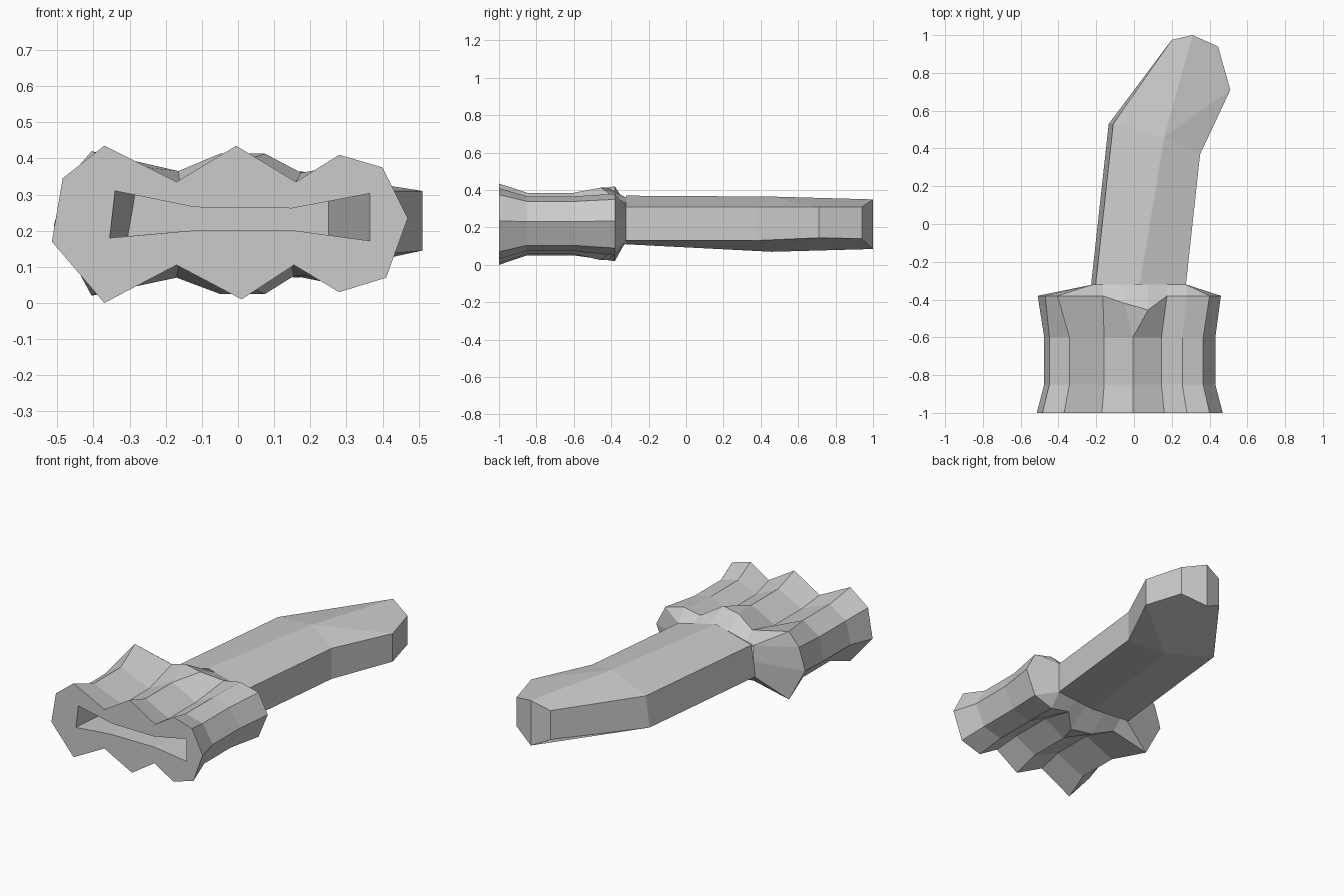
import bpy, bmesh

cube = bpy.data.objects.get("Cube")
if cube:
    bpy.data.objects.remove(cube, do_unlink=True)

grey = bpy.data.materials.new("plain grey")
grey.use_nodes = True
colour = (0.6, 0.6, 0.6, 1)
grey.diffuse_color = colour
grey.node_tree.nodes["Principled BSDF"].inputs["Base Color"].default_value = colour


def finish(name, bm):
    bmesh.ops.remove_doubles(bm, verts=bm.verts, dist=0.0005)
    bmesh.ops.recalc_face_normals(bm, faces=bm.faces)
    mesh = bpy.data.meshes.new(name)
    bm.to_mesh(mesh)
    bm.free()
    mesh.materials.append(grey)
    bpy.context.collection.objects.link(bpy.data.objects.new(name, mesh))


def loft(bm, rings):
    for a, b in zip(rings, rings[1:]):
        for i in range(len(a)):
            j = (i + 1) % len(a)
            bm.faces.new((a[i], a[j], b[j], b[i]))


def clamp(v, low, high):
    return max(low, min(high, v))


# Ridged socket: three-lobed outline, pinched at the waist, flared at the back
top, bottom = (-0.005, 0.435), (0.01, 0.01)
front = [(-0.515, 0.17), (-0.485, 0.345), (-0.37, 0.435), (-0.17, 0.335), top, top,
         (0.16, 0.335), (0.28, 0.41), (0.4, 0.375), (0.47, 0.235), (0.41, 0.07),
         (0.28, 0.03), (0.155, 0.105), bottom, bottom, (-0.17, 0.105), (-0.37, 0.0)]
back = [(-0.51, 0.215), (-0.47, 0.345), (-0.405, 0.42), (-0.165, 0.365), (-0.05, 0.413),
        (0.075, 0.413), (0.175, 0.36), (0.28, 0.38), (0.4, 0.35), (0.46, 0.235), (0.4, 0.09),
        (0.28, 0.05), (0.155, 0.075), (0.075, 0.025), (-0.05, 0.025), (-0.17, 0.07),
        (-0.405, 0.02)]
dip = {4: -0.42, 5: -0.455, 13: -0.455, 14: -0.42}
waist = [(-0.022 + (x + 0.022) * 0.92, 0.22 + (z - 0.22) * 0.77) for x, z in front]


def shoulder(x, z):
    """Moves an outline point onto the six-sided section of the grip."""
    x = clamp(x, -0.215, 0.275)
    t = 1 - abs(x - 0.03) / 0.245
    return x, clamp(z, 0.13 - 0.02 * t, 0.31 + 0.06 * t)


bm = bmesh.new()
rings = [[bm.verts.new((x, y, z)) for x, z in outline]
         for y, outline in ((-1, front), (-0.85, waist), (-0.6, waist))]
rings.append([bm.verts.new((x, dip.get(i, -0.38), z)) for i, (x, z) in enumerate(back)])
rings.append([bm.verts.new((x, -0.32, z)) for x, z in (shoulder(*p) for p in back)])
loft(bm, rings)

# Bow-tie slot with sloping ends
slot = [(-0.34, 0.31), (-0.12, 0.265), (0.15, 0.262), (0.365, 0.303),
        (0.365, 0.172), (0.16, 0.2), (-0.13, 0.2), (-0.355, 0.18)]
floor = list(slot)
floor[0], floor[3], floor[4], floor[7] = (-0.285, 0.3), (0.25, 0.282), (0.25, 0.187), (-0.305, 0.185)
mouth, inner = [[bm.verts.new((x, y, z)) for x, z in s] for y, s in ((-1, slot), (-0.5, floor))]
loft(bm, [mouth, inner])
bm.faces.new(inner)
bmesh.ops.remove_doubles(bm, verts=bm.verts, dist=0.0005)
rim = [e for e in bm.edges if all(v.co.y < -0.999 for v in e.verts)]
bmesh.ops.triangle_fill(bm, edges=rim, use_beauty=True, normal=(0, -1, 0))
finish("ridged_socket", bm)

# Bent grip: vertical sides, with a ridge above and a keel below
plan = {"L0": (-0.215, -0.32, 0.13, 0.31), "M0": (0.03, -0.32, 0.11, 0.37),
        "R0": (0.275, -0.32, 0.13, 0.31), "L1": (-0.122, 0.53, 0.13, 0.31),
        "M1": (0.16, 0.46, 0.07, 0.365), "R1": (0.35, 0.37, 0.13, 0.31),
        "L2": (0.2, 0.975, 0.14, 0.31), "R2": (0.51, 0.71, 0.145, 0.31),
        "R3": (0.445, 0.94, 0.14, 0.31), "T": (0.31, 1.0, 0.085, 0.35)}
bm = bmesh.new()
low, high = {}, {}
for key, (x, y, z0, z1) in plan.items():
    lean = 0.012 if key in ("L0", "L1") else 0
    low[key] = bm.verts.new((x - lean, y, z0))
    high[key] = bm.verts.new((x + lean, y, z1))
for panel in ("L0 M0 M1 L1", "M0 R0 R1 M1", "L1 M1 T L2", "M1 R1 R2", "M1 R2 R3 T"):
    for level in (low, high):
        bm.faces.new([level[k] for k in panel.split()])
edge = "R0 R1 R2 R3 T L2 L1 L0".split()
for a, b in zip(edge, edge[1:]):
    bm.faces.new((low[a], low[b], high[b], high[a]))
finish("bent_grip", bm)
